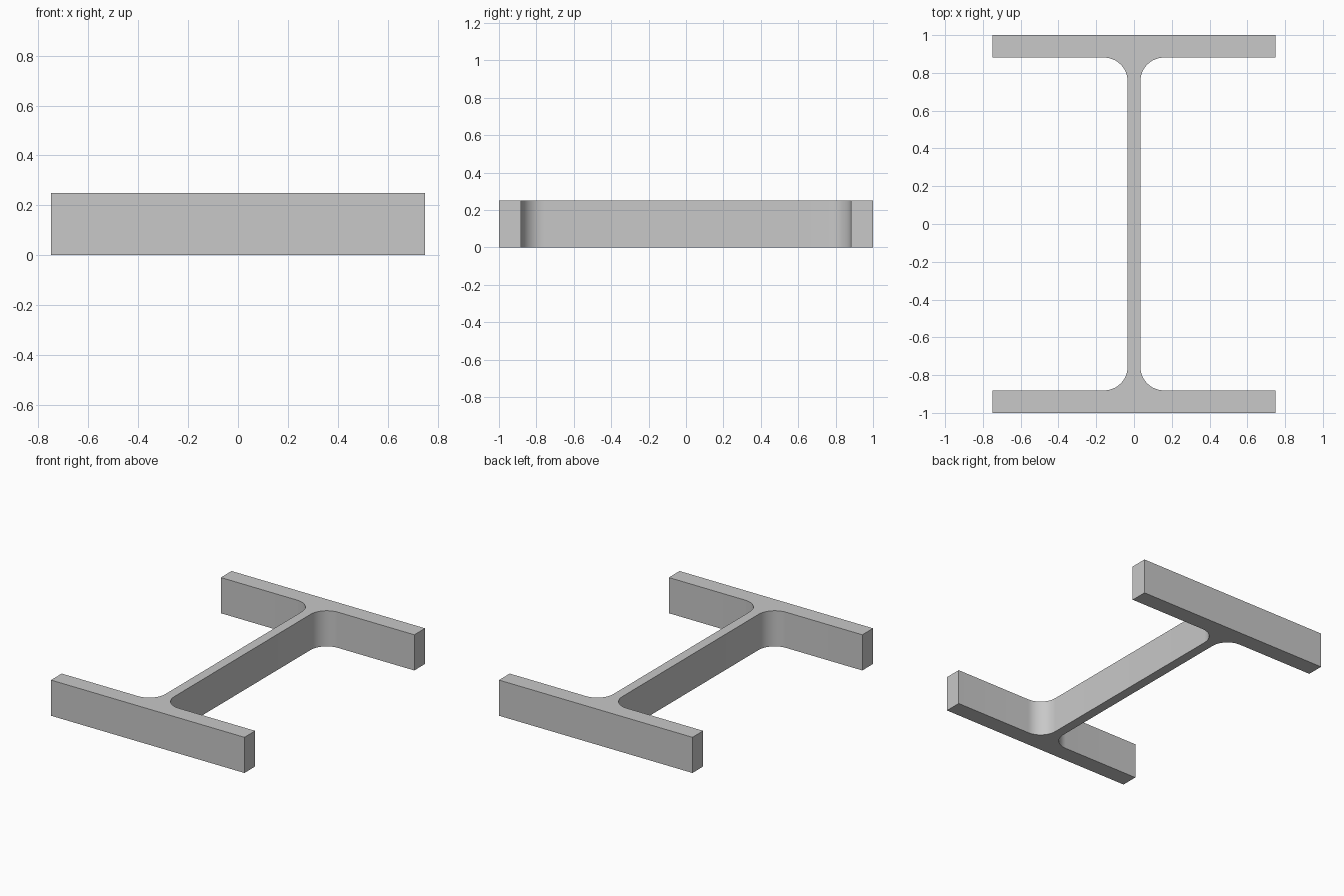
import bpy
import bmesh
from math import sin, cos, pi, radians

cube = bpy.data.objects.get("Cube")
if cube:
    bpy.data.objects.remove(cube, do_unlink=True)

HALF_WIDTH, HALF_DEPTH, HEIGHT = 0.75, 1.0, 0.25
WEB, INNER, RADIUS, STEPS = 0.034, 0.881, 0.125, 12

# Plain grey steel
steel = bpy.data.materials.new("grey steel")
steel.use_nodes = True
colour = (0.58, 0.58, 0.58, 1)
steel.diffuse_color = colour
steel.node_tree.nodes["Principled BSDF"].inputs["Base Color"].default_value = colour

# Quarter profile: flange end, inner flange face, fillet into the web
quarter = [(HALF_WIDTH, HALF_DEPTH), (HALF_WIDTH, INNER)]
for i in range(STEPS + 1):
    a = pi / 2 * (1 + i / STEPS)
    quarter.append((WEB + RADIUS + RADIUS * cos(a),
                    INNER - RADIUS + RADIUS * sin(a)))

# Mirror the quarter into the full section outline
right = quarter + [(x, -y) for x, y in reversed(quarter)]
outline = right + [(-x, y) for x, y in reversed(right)]

# Extrude the section upwards
bm = bmesh.new()
base = bm.faces.new([bm.verts.new((x, y, 0)) for x, y in outline])
top = bmesh.ops.extrude_face_region(bm, geom=[base], use_keep_orig=True)["geom"]
bmesh.ops.translate(bm, vec=(0, 0, HEIGHT),
                    verts=[v for v in top if isinstance(v, bmesh.types.BMVert)])
bmesh.ops.recalc_face_normals(bm, faces=bm.faces)
mesh = bpy.data.meshes.new("beam_section")
bm.to_mesh(mesh)
bm.free()
mesh.materials.append(steel)

beam = bpy.data.objects.new("beam_section", mesh)
bpy.context.collection.objects.link(beam)

# Smooth fillets, sharp corners
bpy.ops.object.select_all(action="DESELECT")
beam.select_set(True)
bpy.context.view_layer.objects.active = beam
bpy.ops.object.shade_smooth_by_angle(angle=radians(30))
